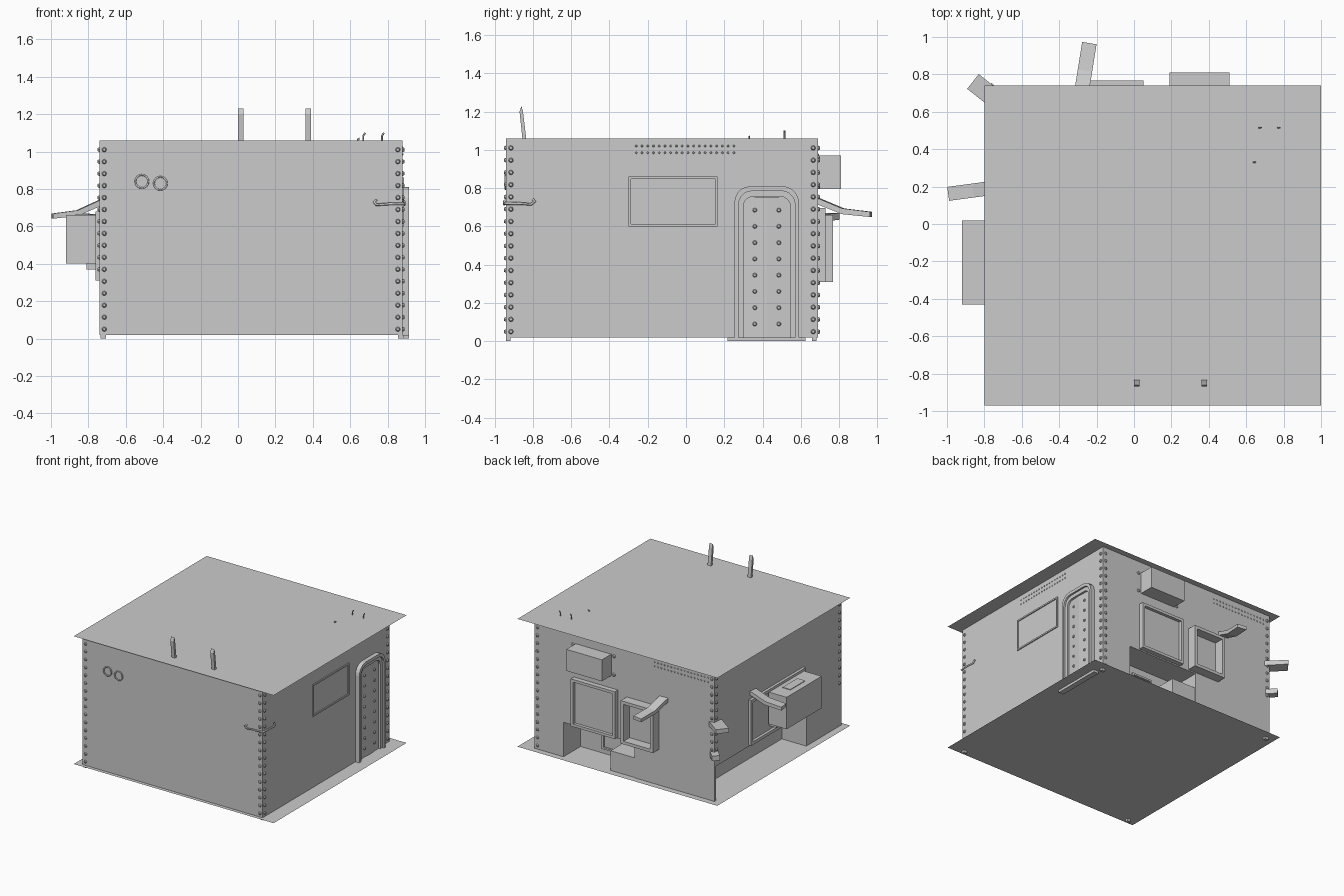
import bpy, bmesh, math
from mathutils import Vector, Matrix

if "Cube" in bpy.data.objects:
    bpy.data.objects.remove(bpy.data.objects["Cube"])


def finish(name, bm):
    bmesh.ops.recalc_face_normals(bm, faces=bm.faces)
    me = bpy.data.meshes.new(name)
    bm.to_mesh(me)
    bm.free()
    ob = bpy.data.objects.new(name, me)
    bpy.context.collection.objects.link(ob)
    return ob


def boxes(name, *spans):
    """One object from (x0, x1, y0, y1, z0, z1) spans."""
    bm = bmesh.new()
    for x0, x1, y0, y1, z0, z1 in spans:
        m = Matrix.Translation(((x0 + x1) / 2, (y0 + y1) / 2, (z0 + z1) / 2))
        bmesh.ops.create_cube(bm, size=1, matrix=m @ Matrix.Diagonal((x1 - x0, y1 - y0, z1 - z0, 1)))
    return finish(name, bm)


def prism(name, pts, vec):
    bm = bmesh.new()
    face = bm.faces.new([bm.verts.new(p) for p in pts])
    ext = bmesh.ops.extrude_face_region(bm, geom=[face], use_keep_orig=True)["geom"]
    bmesh.ops.translate(bm, vec=vec, verts=[v for v in ext if isinstance(v, bmesh.types.BMVert)])
    return finish(name, bm)


def rect_frame(name, side, a0, a1, z0, z1, d0, d1, w):
    """Rectangular rim on a wall; side 'x' lies on an x wall, 'y' on a y wall."""
    bars = [(a0, a0 + w, z0, z1), (a1 - w, a1, z0, z1), (a0 + w, a1 - w, z0, z0 + w), (a0 + w, a1 - w, z1 - w, z1)]
    if side == 'x':
        return boxes(name, *[(d0, d1, p, q, r, s) for p, q, r, s in bars])
    return boxes(name, *[(p, q, d0, d1, r, s) for p, q, r, s in bars])


def rivets(name, spots, r=0.013):
    """Low domes from (position, outward normal)."""
    bm = bmesh.new()
    for p, n in spots:
        n = Vector(n)
        m = Matrix.Translation(Vector(p) + n * r * 0.4) @ n.to_track_quat('Z', 'Y').to_matrix().to_4x4()
        bmesh.ops.create_cone(bm, cap_ends=True, segments=8, radius1=r, radius2=r * 0.6, depth=r * 0.8, matrix=m)
    return finish(name, bm)


def arch(y0, y1, top, r, x):
    """Open arch outline with rounded upper corners, from foot to foot."""
    pts = [(x, y0, 0)]
    for cy, start in ((y0 + r, 180), (y1 - r, 90)):
        for i in range(6):
            a = math.radians(start - 18 * i)
            pts.append((x, cy + r * math.cos(a), top - r + r * math.sin(a)))
    return pts + [(x, y1, 0)]


def wire(name, pts, radius, cyclic=False):
    cu = bpy.data.curves.new(name, 'CURVE')
    cu.dimensions = '3D'
    cu.bevel_depth = radius
    cu.bevel_resolution = 1
    sp = cu.splines.new('POLY')
    sp.points.add(len(pts) - 1)
    for q, p in zip(sp.points, pts):
        q.co = (*p, 1)
    sp.use_cyclic_u = cyclic
    ob = bpy.data.objects.new(name, cu)
    bpy.context.collection.objects.link(ob)


def flap(name, origin, direction, width, profile):
    """Side profile (distance, height) swept across its width."""
    d = Vector((*direction, 0)).normalized()
    s = Vector((-d.y, d.x, 0)) * width
    o = Vector((*origin, 0)) - s / 2
    return prism(name, [o + d * a + Vector((0, 0, z)) for a, z in profile], s)


# Walls with two low recesses
X0, X1, Y0, Y1, Z0, Z1 = -0.74, 0.88, -0.94, 0.69, 0.02, 1.06
walls = boxes("walls", (X0, X1, Y0, Y1, Z0, Z1))
for name, span in (("left_recess_cutter", (-0.9, -0.52, -0.49, 0.67, -0.1, 0.30)),
                   ("back_recess_cutter", (-0.02, 0.62, 0.47, 0.9, -0.1, 0.30))):
    cut = boxes(name, span)
    cut.hide_render = True
    cut.hide_viewport = True
    mod = walls.modifiers.new(name, 'BOOLEAN')
    mod.operation = 'DIFFERENCE'
    mod.solver = 'EXACT'
    mod.object = cut
deps = bpy.context.evaluated_depsgraph_get()
bm = bmesh.new()
bm.from_mesh(bpy.data.meshes.new_from_object(walls.evaluated_get(deps)))
walls.modifiers.clear()
caps = [f for f in bm.faces if all(abs(v.co.z - Z0) < 1e-4 for v in f.verts)
        or all(abs(v.co.z - Z1) < 1e-4 for v in f.verts)]
bmesh.ops.delete(bm, geom=caps, context='FACES')
bm.to_mesh(walls.data)
bm.free()

# Thin roof and floor sheets
for name, z in (("roof", Z1), ("floor", Z0)):
    bm = bmesh.new()
    bm.faces.new([bm.verts.new(p) for p in ((-0.8, -0.97, z), (1, -0.97, z), (1, 0.74, z), (-0.8, 0.74, z))])
    finish(name, bm)

# Door: stepped arch, two angled leaves, sill
for name, o, i, d in (("door_outer_arch", (0.253, 0.59, 0.81, 0.085), (0.275, 0.57, 0.785, 0.07), 0.035),
                      ("door_inner_arch", (0.275, 0.57, 0.785, 0.07), (0.30, 0.545, 0.755, 0.05), 0.02)):
    prism(name, arch(*o, X1) + arch(*i, X1)[::-1], (d, 0, 0))
for name, a, b in (("door_leaf_left", 0.30, 0.4225), ("door_leaf_right", 0.545, 0.4225)):
    prism(name, [(X1, a, Z0), (X1 + 0.004, a, Z0), (X1 + 0.012, b, Z0), (X1, b, Z0)], (0, 0, 0.73))
boxes("door_sill", (X1 - 0.01, 0.915, 0.217, 0.624, 0, 0.02))
rivets("door_rivets", [((X1 + 0.007, y, 0.09 + 0.085 * i), (1, 0, 0)) for y in (0.36, 0.485) for i in range(8)], 0.012)

# Rivet columns at the corners and fine rows under the roof
spots = []
for i in range(16):
    z = 0.05 + 0.064 * i
    spots += [((x, Y0, z), (0, -1, 0)) for x in (X0 + 0.025, X1 - 0.025)]
    spots += [((X1, y, z), (1, 0, 0)) for y in (Y0 + 0.025, Y1 - 0.025)]
    spots.append(((X1 - 0.025, Y1, z), (0, 1, 0)))
    if z > 0.31:
        spots += [((X0 + 0.025, Y1, z), (0, 1, 0)), ((X0, Y1 - 0.025, z), (-1, 0, 0)), ((X0, Y0 + 0.025, z), (-1, 0, 0))]
rivets("corner_rivets", spots)
rows = [((X1, -0.26 + 0.03 * i, z), (1, 0, 0)) for i in range(18) for z in (0.985, 1.02)]
rows += [((-0.2 - 0.03 * i, Y1, z), (0, 1, 0)) for i in range(17) for z in (0.975, 1.01)]
rivets("roof_line_rivets", rows, 0.006)
boxes("corner_feet", *[(x - 0.015, x + 0.015, y - 0.012, y + 0.012, 0, 0.02)
                       for x in (X0 + 0.02, X1 - 0.01) for y in (Y0 + 0.012, Y1 - 0.02)])

# Right wall sign frame, front rings, corner cable
rect_frame("right_wall_frame", 'x', -0.30, 0.165, 0.60, 0.86, X1, X1 + 0.008, 0.012)
for i, (x, z) in enumerate(((-0.514, 0.84), (-0.415, 0.83))):
    ring = [(x + 0.035 * math.cos(k * math.pi / 8), Y0 - 0.003, z + 0.035 * math.sin(k * math.pi / 8)) for k in range(16)]
    wire(f"front_ring_{i}", ring, 0.005, True)
wire("corner_cable", [(0.74, -0.935, 0.74), (0.728, -0.95, 0.73), (0.74, -0.95, 0.715), (0.81, -0.95, 0.72),
                      (0.885, -0.945, 0.72), (0.89, -0.87, 0.72), (0.89, -0.81, 0.715),
                      (0.89, -0.79, 0.73), (0.88, -0.80, 0.74)], 0.007)

# Back wall: upper box, two recessed panels, contents of the recess
boxes("back_upper_box", (0.19, 0.51, Y1, 0.81, 0.795, 0.97))
rivets("back_box_lugs", [((x, Y1, z), (0, 1, 0)) for x in (0.165, 0.535) for z in (0.81, 0.96)], 0.014)
rect_frame("back_wide_frame", 'y', 0.13, 0.527, 0.31, 0.695, Y1, 0.73, 0.022)
boxes("back_wide_panel", (0.15, 0.507, Y1, 0.705, 0.33, 0.675))
rect_frame("back_deep_frame", 'y', -0.24, 0.05, 0.31, 0.66, Y1, 0.768, 0.025)
boxes("recess_box", (-0.02, 0.20, 0.47, 0.685, 0.02, 0.18))
rect_frame("recess_frame", 'y', 0.23, 0.42, 0.06, 0.24, 0.47, 0.485, 0.015)

# Left wall: big box with lid plate, shelf and framed panel
boxes("left_box", (-0.92, -0.755, -0.43, 0.02, 0.40, 0.66))
rect_frame("left_panel_frame", 'x', -0.45, 0.25, 0.31, 0.68, -0.762, X0, 0.025)
boxes("left_box_shelf", (-0.81, X0, -0.40, -0.01, 0.37, 0.40))
boxes("left_box_lid", (-0.87, -0.80, -0.29, -0.10, 0.66, 0.665))

# Bent flaps and corner brackets
bent = [(-0.02, 0.75), (0, 0.745), (0.13, 0.69), (0.275, 0.672), (0.275, 0.645), (0.13, 0.66), (-0.02, 0.72)]
flap("left_flap", (X0, 0.195), (-0.255, -0.034), 0.075, [(a * 0.93, z - 0.004) for a, z in bent])
flap("back_flap", (-0.283, Y1), (0.16, 1), 0.078, [(a * 1.02, z + 0.004) for a, z in bent])
flap("upper_corner_bracket", (-0.72, 0.65), (-0.78, 0.62), 0.1, [(0, 0.66), (0.18, 0.67), (0.18, 0.635), (0, 0.62)])
flap("lower_corner_bracket", (-0.72, 0.67), (-0.7, 0.7), 0.06, [(0, 0.42), (0.09, 0.42), (0.09, 0.38), (0, 0.38)])

# Roof posts and small hooks
for i, x in enumerate((0.0, 0.36)):
    prism(f"roof_post_{i}", [(x, -0.855, Z1), (x, -0.87, 1.2), (x, -0.86, 1.23), (x, -0.852, 1.2), (x, -0.835, Z1)], (0.03, 0, 0))
for i, (x, y, h) in enumerate(((0.67, 0.515, 0.04), (0.77, 0.515, 0.04), (0.64, 0.33, 0.01))):
    wire(f"roof_hook_{i}", [(x, y, Z1 - 0.01), (x, y, Z1 + h * 0.6), (x + 0.01, y, Z1 + h)], 0.005)
